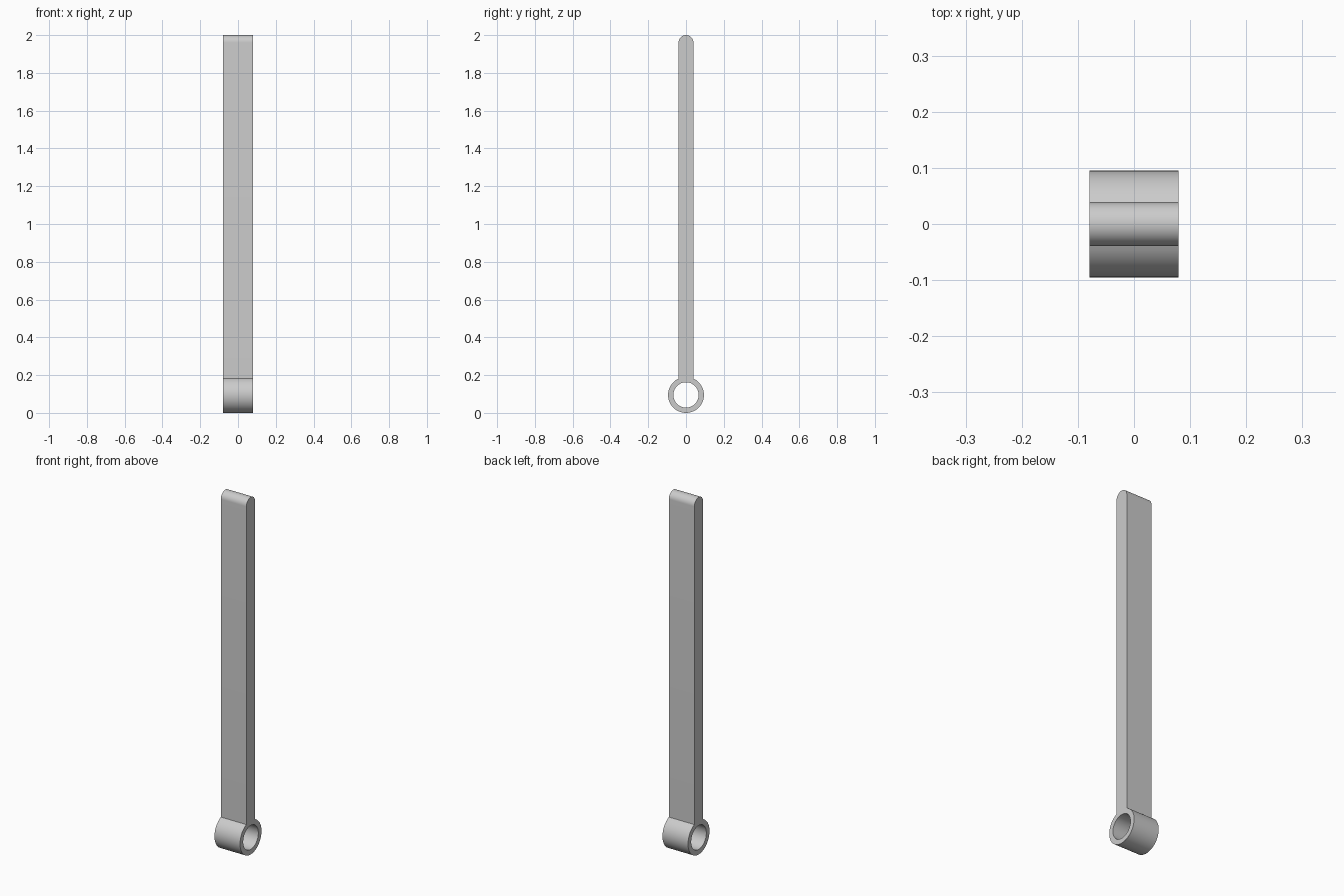
import bpy
import bmesh
from math import asin, cos, pi, radians, sin

cube = bpy.data.objects.get("Cube")
if cube:
    bpy.data.objects.remove(cube, do_unlink=True)

HALF_WIDTH = 0.079
OUTER, INNER = 0.095, 0.067
HALF_THICK = 0.039
HEIGHT = 2.0

grey = bpy.data.materials.new("plain_grey")
grey.use_nodes = True
colour = (0.6, 0.6, 0.6, 1)
grey.diffuse_color = colour
grey.node_tree.nodes["Principled BSDF"].inputs["Base Color"].default_value = colour

bm = bmesh.new()


def arc(radius, centre_z, angles):
    """Points on the side profile, angles measured from straight up."""
    return [bm.verts.new((-HALF_WIDTH, radius * sin(a), centre_z + radius * cos(a)))
            for a in angles]


def spread(start, end, steps):
    return [start + (end - start) * i / steps for i in range(steps + 1)]


# Ring eye: the short arc under the bar, then the long way round
join = asin(HALF_THICK / OUTER)
under_bar = spread(-join, join, 8)
angles = under_bar + spread(join, 2 * pi - join, 56)[1:-1]
outer = arc(OUTER, OUTER, angles)
inner = arc(INNER, OUTER, angles)
for i in range(len(angles)):
    j = (i + 1) % len(angles)
    bm.faces.new((outer[i], outer[j], inner[j], inner[i]))

# Flat bar with a rounded tip, sharing the short arc of the ring
tip = arc(HALF_THICK, HEIGHT - HALF_THICK, spread(pi / 2, -pi / 2, 24))
bm.faces.new(outer[:len(under_bar)] + tip)

# Extrude the side profile across the width
result = bmesh.ops.extrude_face_region(bm, geom=bm.faces[:])
moved = [g for g in result["geom"] if isinstance(g, bmesh.types.BMVert)]
bmesh.ops.translate(bm, verts=moved, vec=(2 * HALF_WIDTH, 0, 0))
bmesh.ops.recalc_face_normals(bm, faces=bm.faces[:])

mesh = bpy.data.meshes.new("bar_with_ring_eye")
bm.to_mesh(mesh)
bm.free()
mesh.materials.append(grey)
bar = bpy.data.objects.new("bar_with_ring_eye", mesh)
bpy.context.collection.objects.link(bar)

# Smooth round surfaces, sharp edges kept
bpy.ops.object.select_all(action="DESELECT")
bar.select_set(True)
bpy.context.view_layer.objects.active = bar
bpy.ops.object.shade_smooth_by_angle(angle=radians(30))
